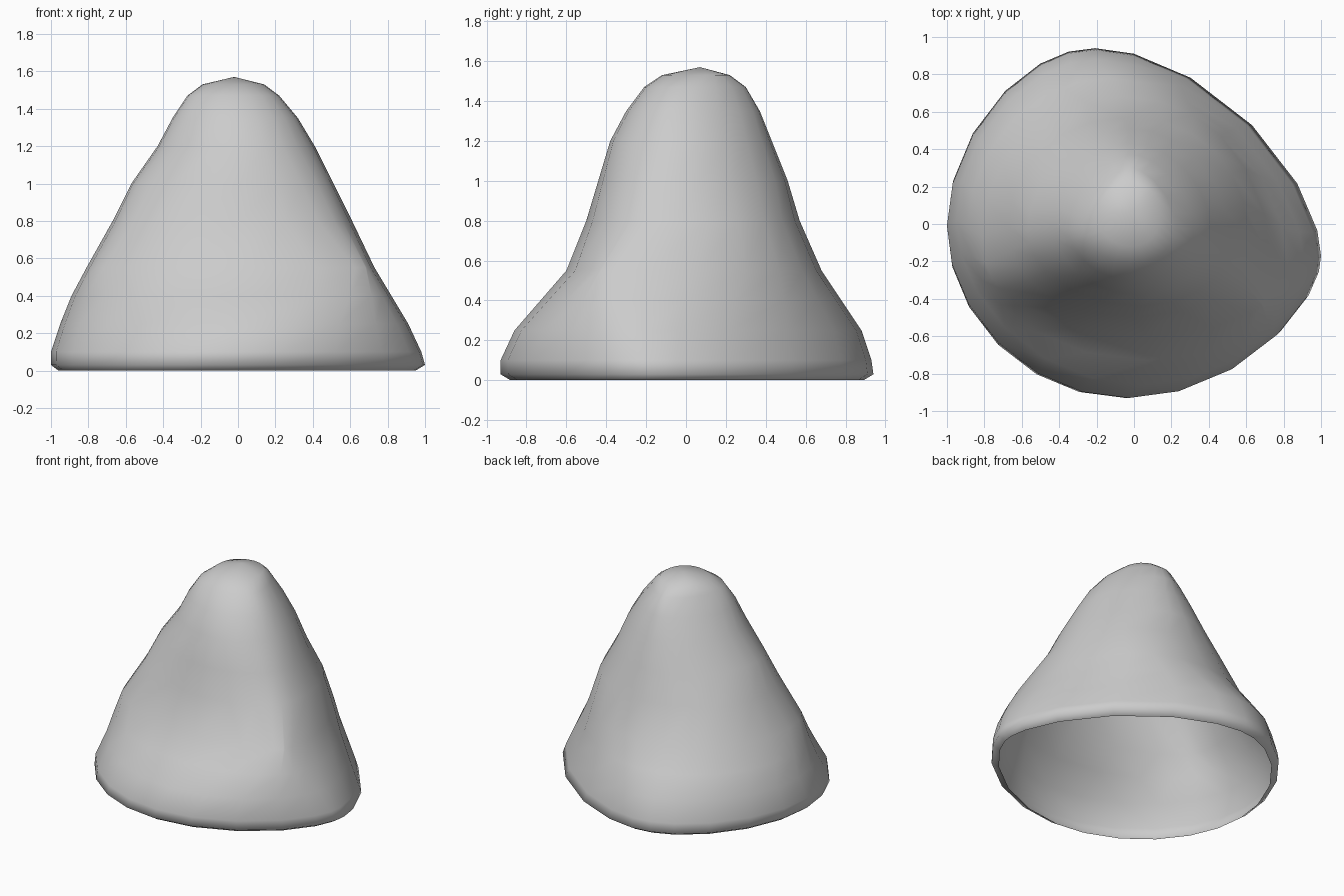
import bpy
import bmesh
from math import cos, sin, pi

SIDES = 24

# Each ring: height, then its reach in eight directions, counter-clockwise from +x (hundredths)
RINGS = [
    (0, 95, 77, 89, 94, 96, 93, 88, 91),
    (3, 100, 82, 94, 99, 100, 97, 93, 96),
    (10, 98, 80, 93, 98, 100, 96, 93, 96),
    (25, 91, 75, 88, 94, 95, 88, 86, 93),
    (40, 82, 70, 78, 85, 89, 81, 73, 87),
    (55, 73, 66, 68, 75, 81, 75, 60, 79),
    (80, 61, 58, 57, 63, 67, 61, 50, 60),
    (100, 51, 48, 51, 52, 57, 51, 44, 51),
    (120, 41, 40, 43, 42, 43, 40, 38, 41),
    (135, 32, 32, 37, 34, 35, 33, 30, 32),
    (147, 22, 24, 30, 27, 27, 25, 21, 22),
    (153, 14, 19, 22, 22, 19, 15, 12, 12),
]
APEX = (-0.02, 0.07, 1.57)


def outline(reach):
    """Closed curve whose tangent lines sit at the given reach in each direction."""
    count = len(reach)
    half = count // 2
    waves = []
    for k in range(half + 1):
        share = (1 if k in (0, half) else 2) / count
        a = share * sum(r * cos(2 * pi * k * i / count) for i, r in enumerate(reach))
        b = share * sum(r * sin(2 * pi * k * i / count) for i, r in enumerate(reach))
        waves.append((k, a, b))
    points = []
    for s in range(SIDES):
        t = 2 * pi * s / SIDES
        h = sum(a * cos(k * t) + b * sin(k * t) for k, a, b in waves)
        slope = sum(k * (b * cos(k * t) - a * sin(k * t)) for k, a, b in waves)
        points.append((h * cos(t) - slope * sin(t), h * sin(t) + slope * cos(t)))
    return points


def make_material(name, color):
    material = bpy.data.materials.new(name)
    material.use_nodes = True
    material.diffuse_color = color
    material.node_tree.nodes["Principled BSDF"].inputs["Base Color"].default_value = color
    return material


cube = bpy.data.objects.get("Cube")
if cube:
    bpy.data.objects.remove(cube, do_unlink=True)

# Hollow mound: rings lofted upward, open underneath
bm = bmesh.new()
loops = []
for height, *reach in RINGS:
    points = outline([r / 100 for r in reach])
    loops.append([bm.verts.new((x, y, height / 100)) for x, y in points])
for lower, upper in zip(loops, loops[1:]):
    for i in range(SIDES):
        j = (i + 1) % SIDES
        bm.faces.new((lower[i], lower[j], upper[j], upper[i]))

# Rounded crown
tip = bm.verts.new(APEX)
for i in range(SIDES):
    bm.faces.new((loops[-1][i], loops[-1][(i + 1) % SIDES], tip))
for face in bm.faces:
    face.smooth = True

mesh = bpy.data.meshes.new("mound_shell")
bm.to_mesh(mesh)
bm.free()
mesh.materials.append(make_material("plain_grey", (0.6, 0.6, 0.6, 1)))
mound = bpy.data.objects.new("mound_shell", mesh)
bpy.context.collection.objects.link(mound)
